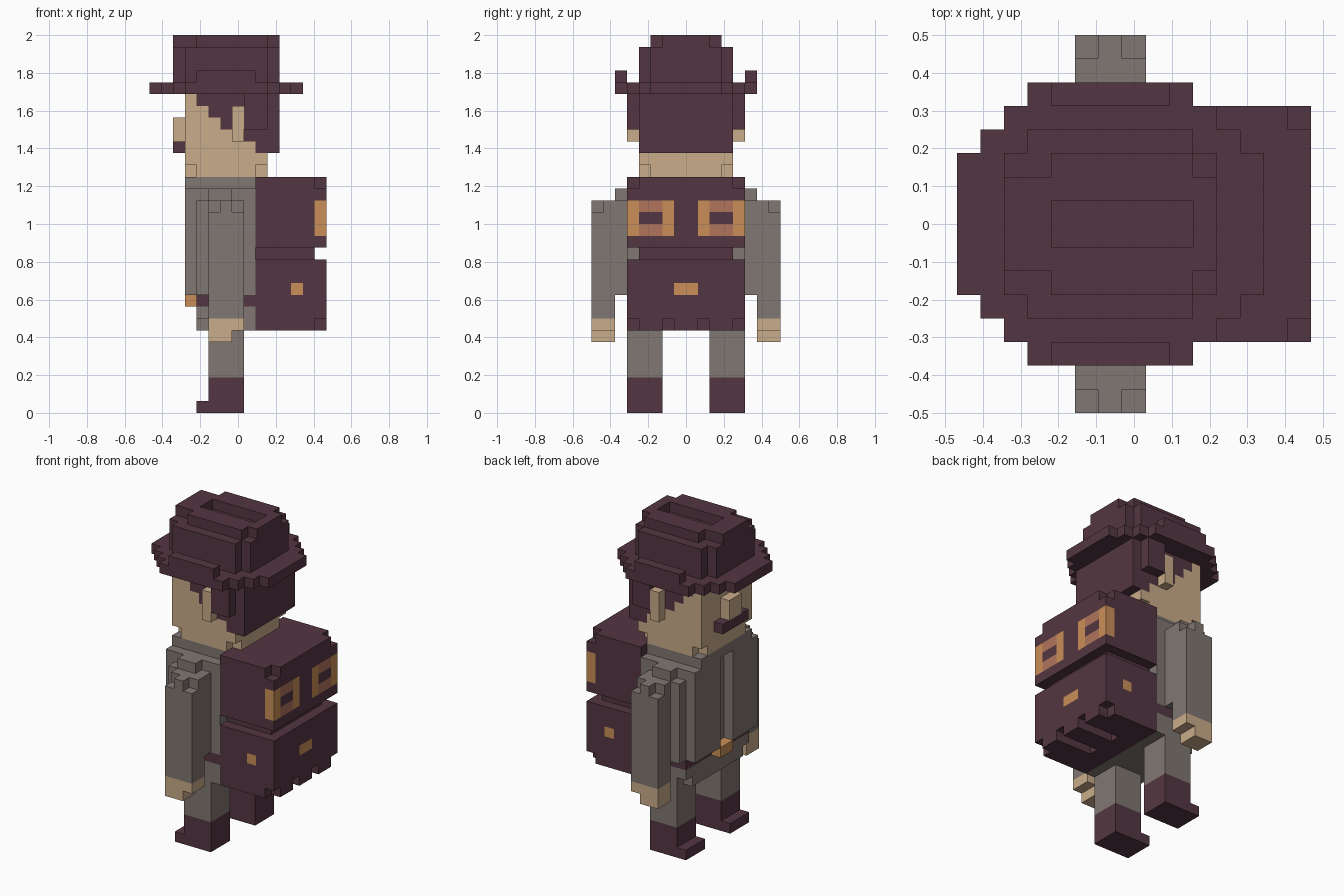
import bpy, bmesh
from mathutils import Vector

if "Cube" in bpy.data.objects:
    bpy.data.objects.remove(bpy.data.objects["Cube"])

U = 2 / 32            # size of one cube
OX = -7.5             # cube column 0 starts at x = -7.5 cubes


def colour(name, r, g, b):
    lin = [((c / 255 + 0.055) / 1.055) ** 2.4 for c in (r, g, b)]
    m = bpy.data.materials.new(name)
    m.diffuse_color = (*lin, 1)
    m.use_nodes = True
    m.node_tree.nodes["Principled BSDF"].inputs["Base Color"].default_value = m.diffuse_color
    return m


MATS = [colour("dark plum", 84, 54, 66), colour("warm grey", 128, 119, 114),
        colour("skin", 202, 172, 138), colour("brass", 202, 143, 88),
        colour("strap brown", 177, 117, 92)]
PLUM, GREY, SKIN, BRASS, BROWN = range(5)
CUT = None
cells = {}            # (i, j, k) -> (part, colour)


def part(name, *boxes):
    """Fill boxes (colour, x0, x1, y0, y1, z0, z1) in cubes, mirrored in y."""
    for mat, x0, x1, y0, y1, z0, z1 in boxes:
        for i in range(x0, x1):
            for j in range(y0, y1):
                for k in range(z0, z1):
                    for jj in (j, -j - 1):
                        if mat is CUT:
                            cells.pop((i, jj, k), None)
                        else:
                            cells[i, jj, k] = (name, mat)


# boots and trousers
part("boots", (PLUM, 5, 8, 2, 5, 0, 3), (PLUM, 4, 5, 2, 5, 0, 1))
part("trouser_legs", (GREY, 5, 8, 2, 5, 3, 7))

# coat: body, front flaps, shoulders
part("coat",
     (GREY, 4, 9, 0, 5, 7, 19), (CUT, 4, 5, 4, 5, 7, 8),
     (GREY, 3, 4, 1, 5, 10, 19), (GREY, 3, 9, 0, 4, 19, 20),
     (GREY, 4, 8, 5, 6, 10, 18), (GREY, 5, 7, 5, 6, 18, 19))
part("belt", (PLUM, 4, 9, 0, 5, 9, 10))
part("belt_buckle", (BRASS, 3, 4, 0, 1, 9, 10))

# sleeves with rounded outer shoulders, and hands
part("sleeves", (GREY, 5, 8, 6, 8, 8, 18),
     (CUT, 5, 6, 7, 8, 17, 18), (CUT, 7, 8, 7, 8, 17, 18))
part("hands", (SKIN, 5, 8, 6, 8, 7, 8), (SKIN, 5, 7, 6, 8, 6, 7))

# backpack: bag with grooved bottom, bedroll above, brass fittings
part("backpack",
     (PLUM, 9, 15, 0, 5, 7, 13), (PLUM, 9, 14, 0, 4, 13, 14),
     (CUT, 14, 15, 4, 5, 7, 8), (CUT, 11, 15, 1, 2, 7, 8),
     (BRASS, 14, 15, 0, 1, 10, 11), (BRASS, 12, 13, 4, 5, 10, 11))
part("backpack_top",
     (PLUM, 9, 15, 0, 5, 14, 20), (CUT, 14, 15, 4, 5, 19, 20),
     (BRASS, 14, 15, 1, 5, 15, 18), (BROWN, 14, 15, 2, 4, 15, 18),
     (PLUM, 14, 15, 2, 4, 16, 17))

# head, face and hair
part("head", (SKIN, 3, 10, 0, 4, 20, 27),
     (CUT, 3, 4, 3, 4, 20, 21), (CUT, 9, 10, 3, 4, 20, 21))
part("hair", (PLUM, 10, 11, 0, 4, 22, 27), (PLUM, 8, 10, 4, 5, 24, 27),
     *[(PLUM, x, x + 1, 3, 4, z, 27)
       for x, z in zip(range(4, 10), (26, 25, 24, 24, 23, 22))])
part("ears", (SKIN, 7, 8, 4, 5, 23, 26))
part("nose", (SKIN, 2, 3, 0, 1, 23, 25))
part("moustache", (PLUM, 2, 3, 0, 2, 22, 23))

# hat: stepped brim with curled sides, crown with a crease
part("hat_brim",
     *[(PLUM, a, b, 0, w, 27, 28)
       for a, b, w in ((0, 13, 3), (1, 12, 4), (2, 11, 5), (3, 10, 6))],
     (PLUM, 4, 9, 5, 6, 28, 29))
part("hat_crown",
     (PLUM, 2, 11, 0, 3, 28, 31), (PLUM, 3, 10, 0, 4, 28, 31),
     (PLUM, 2, 11, 0, 2, 31, 32), (PLUM, 4, 10, 0, 3, 31, 32),
     (CUT, 4, 10, 0, 1, 31, 32))


# turn the exposed cube sides of each part into a mesh
def build(name):
    bm = bmesh.new()
    verts = {}

    def vert(p):
        key = tuple(p)
        if key not in verts:
            verts[key] = bm.verts.new(((p[0] + OX) * U, p[1] * U, p[2] * U))
        return verts[key]

    for c, (owner, mat) in cells.items():
        if owner != name:
            continue
        for axis in range(3):
            for side in (0, 1):
                n = list(c)
                n[axis] += 2 * side - 1
                if tuple(n) in cells:
                    continue
                a, b = (axis + 1) % 3, (axis + 2) % 3
                ring = []
                for da, db in ((0, 0), (1, 0), (1, 1), (0, 1)):
                    p = list(c)
                    p[axis] += side
                    p[a] += da
                    p[b] += db
                    ring.append(vert(p))
                f = bm.faces.new(ring if side else ring[::-1])
                f.material_index = mat
    # merge flat neighbours of one colour
    bmesh.ops.dissolve_limit(bm, angle_limit=0.01, verts=bm.verts[:],
                             edges=bm.edges[:], delimit={'MATERIAL'})
    me = bpy.data.meshes.new(name)
    for m in MATS:
        me.materials.append(m)
    bm.to_mesh(me)
    bm.free()
    bpy.context.collection.objects.link(bpy.data.objects.new(name, me))


for part_name in dict.fromkeys(owner for owner, _ in cells.values()):
    build(part_name)
